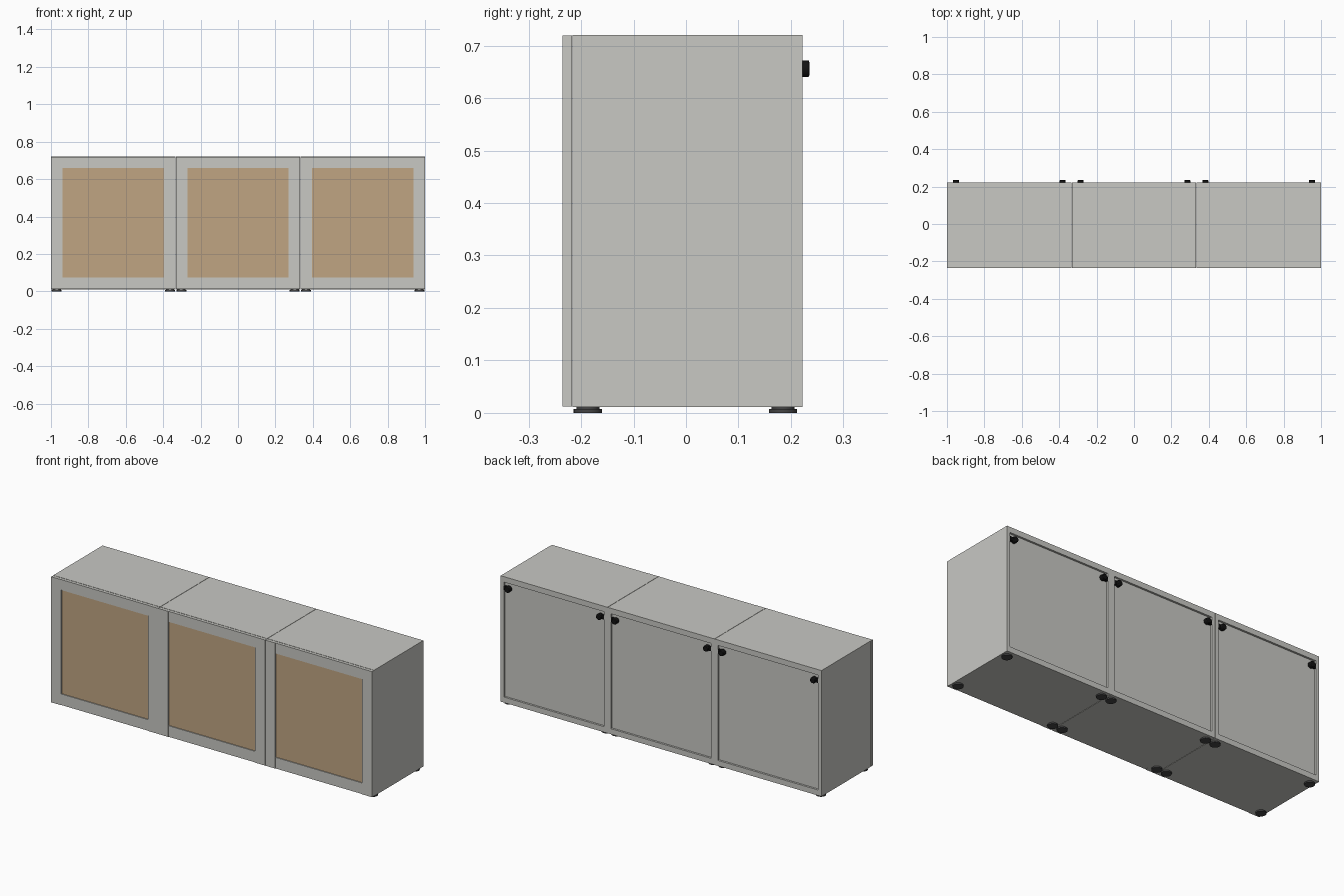
import bpy
import math

default = bpy.data.objects.get("Cube")
if default:
    bpy.data.objects.remove(default, do_unlink=True)


def material(name, r, g, b):
    m = bpy.data.materials.new(name)
    m.use_nodes = True
    m.diffuse_color = (r, g, b, 1)
    bsdf = next(n for n in m.node_tree.nodes if n.type == 'BSDF_PRINCIPLED')
    bsdf.inputs["Base Color"].default_value = (r, g, b, 1)
    return m


grey = material("pale grey", 0.58, 0.58, 0.55)
tan = material("tan weave", 0.53, 0.376, 0.223)
black = material("black plastic", 0.006, 0.006, 0.006)
dark = material("dark foot grey", 0.06, 0.06, 0.06)


def box(name, mat, x0, x1, y0, y1, z0, z1):
    bpy.ops.mesh.primitive_cube_add(size=1, location=((x0 + x1) / 2, (y0 + y1) / 2, (z0 + z1) / 2))
    ob = bpy.context.object
    ob.name = name
    ob.scale = (x1 - x0, y1 - y0, z1 - z0)
    bpy.ops.object.transform_apply(location=False, rotation=False, scale=True)
    ob.data.materials.append(mat)
    return ob


def disc(name, mat, radius, depth, loc, along_y=False):
    bpy.ops.mesh.primitive_cylinder_add(vertices=24, radius=radius, depth=depth, location=loc,
                                        rotation=(math.pi / 2 if along_y else 0, 0, 0))
    ob = bpy.context.object
    ob.name = name
    ob.data.materials.append(mat)
    bpy.ops.object.shade_smooth_by_angle()
    return ob


PITCH = 2 / 3
HALF = PITCH / 2 - 0.001        # half width of one cabinet
FRONT, DOOR_BACK, BACK = -0.235, -0.217, 0.222
BASE, TOP = 0.011, 0.72
BOARD, SIDE, STILE = 0.031, 0.02, 0.062

for label, cx in (("right", -PITCH), ("middle", 0), ("left", PITCH)):
    def part(name, mat, x0, x1, *yz):
        return box(f"{label}_{name}", mat, cx + x0, cx + x1, *yz)

    # Carcass
    body_front = DOOR_BACK + 0.001
    part("top_board", grey, -HALF, HALF, body_front, BACK, TOP - BOARD, TOP)
    part("bottom_board", grey, -HALF, HALF, body_front, BACK, BASE, BASE + BOARD)
    part("back_panel", grey, -HALF + SIDE, HALF - SIDE, BACK - 0.02, BACK - 0.011,
         BASE + BOARD, TOP - BOARD)

    # Door frame and woven panel
    inner = HALF - STILE
    part("door_top_rail", grey, -inner, inner, FRONT + 0.001, DOOR_BACK, TOP - 0.06, TOP - 0.001)
    part("door_bottom_rail", grey, -inner, inner, FRONT + 0.001, DOOR_BACK, BASE + 0.002, 0.075)
    part("door_panel", tan, -inner, inner, FRONT + 0.006, DOOR_BACK - 0.002, 0.075, TOP - 0.06)

    for s, side in ((-1, "right"), (1, "left")):
        def pair(name, mat, a, b, *yz):
            return part(f"{name}_{side}", mat, min(s * a, s * b), max(s * a, s * b), *yz)

        pair("side_board", grey, HALF - SIDE, HALF, body_front, BACK,
             BASE + BOARD, TOP - BOARD)
        pair("door_stile", grey, inner, HALF, FRONT, DOOR_BACK, BASE + 0.001, TOP - 0.001)

        # Hanging bracket caps on the back
        cap = disc(f"{label}_bracket_cap_{side}", black, 0.016, 0.026,
                   (cx + s * 0.285, BACK, 0.656), True)
        bevel = cap.modifiers.new("rounding", 'BEVEL')
        bevel.width = 0.003
        bevel.segments = 2
        pair("bracket_plate", black, 0.285, HALF - SIDE, BACK - 0.011, BACK + 0.001, 0.645, 0.668)

        # Feet
        for y, end in ((-0.187, "front"), (0.185, "back")):
            where = f"{label}_{end}_foot_{side}"
            disc(where + "_pad", dark, 0.027, 0.007, (cx + s * 0.303, y, 0.0035))
            disc(where + "_stem", dark, 0.022, 0.005, (cx + s * 0.303, y, 0.009))
